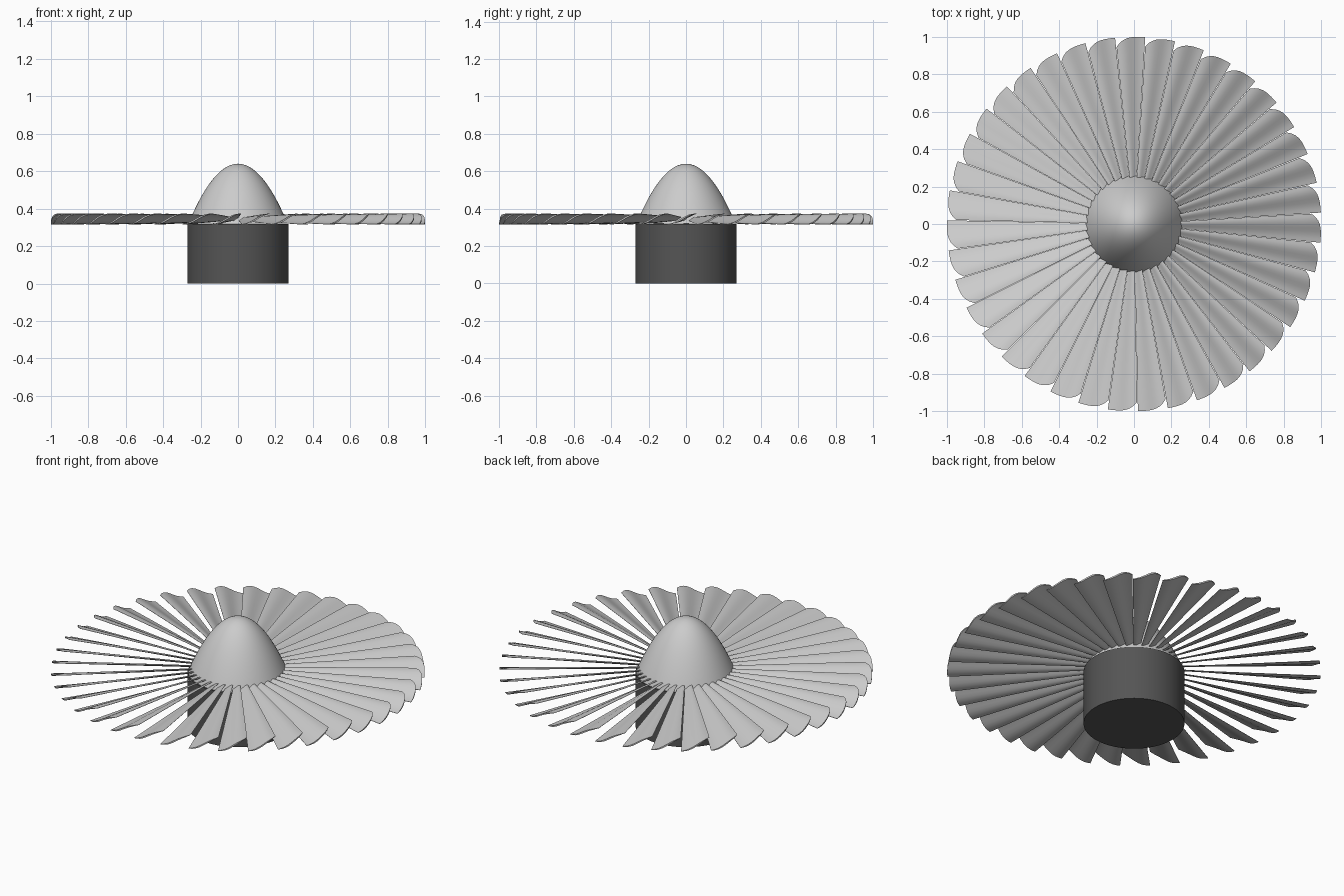
import bpy, bmesh, math

if "Cube" in bpy.data.objects:
    bpy.data.objects.remove(bpy.data.objects["Cube"])

BLADES = 39
STEP = 2 * math.pi / BLADES


def finish(name, bm, angle=40):
    bmesh.ops.recalc_face_normals(bm, faces=bm.faces)
    mesh = bpy.data.meshes.new(name)
    bm.to_mesh(mesh)
    bm.free()
    ob = bpy.data.objects.new(name, mesh)
    bpy.context.collection.objects.link(ob)
    bpy.ops.object.select_all(action='DESELECT')
    ob.select_set(True)
    bpy.context.view_layer.objects.active = ob
    bpy.ops.object.shade_smooth_by_angle(angle=math.radians(angle))
    return ob


def lathe(name, profile, segments=64):
    bm = bmesh.new()
    vs = [bm.verts.new((r, 0, z)) for r, z in profile]
    es = [bm.edges.new(p) for p in zip(vs, vs[1:])]
    bmesh.ops.spin(bm, geom=vs + es, cent=(0, 0, 0), axis=(0, 0, 1),
                   angle=2 * math.pi, steps=segments, use_duplicate=False)
    bmesh.ops.remove_doubles(bm, verts=bm.verts, dist=1e-5)
    return finish(name, bm)


# Drum behind the fan
drum = lathe("hub_drum", [(0, 0), (0.27, 0), (0.27, 0.318), (0, 0.318)])
mat = bpy.data.materials.new("dark_grey")
mat.diffuse_color = (0.09, 0.09, 0.09, 1)
mat.use_nodes = True
mat.node_tree.nodes["Principled BSDF"].inputs["Base Color"].default_value = mat.diffuse_color
drum.data.materials.append(mat)

# Parabolic nose cone
N = 20
nose = [(0, 0.32)] + [(0.265 * math.cos(i / N * math.pi / 2),
                       0.32 + 0.32 * math.sin(i / N * math.pi / 2) ** 2)
                      for i in range(N + 1)]
lathe("nose_cone", nose)

# Fan blades: thin cambered sections, low square edge, high rounded edge
SPAN, CHORD = 10, 8
bm = bmesh.new()
for b in range(BLADES):
    base = math.radians(3.5) + b * STEP
    sides = []
    for side in (1, -1):
        grid = []
        for i in range(SPAN + 1):
            row = []
            for j in range(CHORD + 1):
                u = j / CHORD
                tip = 1.0 - 0.05 * u ** 4
                r = 0.2 + (tip - 0.2) * i / SPAN
                a = base + u * STEP * 0.98
                rise = 0.058 * (r ** 0.8) * (u - 0.5)
                camber = 0.006 * math.sin(2 * math.pi * u) * r
                thick = 0.004 * math.sin(math.pi * u) + 0.0008
                z = 0.345 + rise - camber + side * thick
                row.append(bm.verts.new((r * math.cos(a), r * math.sin(a), z)))
            grid.append(row)
        for i in range(SPAN):
            for j in range(CHORD):
                bm.faces.new((grid[i][j], grid[i][j + 1],
                              grid[i + 1][j + 1], grid[i + 1][j]))
        sides.append(grid)
    # Close the rim between upper and lower skins
    loops = [[g[0][j] for j in range(CHORD)] + [g[i][CHORD] for i in range(SPAN)]
             + [g[SPAN][j] for j in range(CHORD, 0, -1)]
             + [g[i][0] for i in range(SPAN, 0, -1)] for g in sides]
    n = len(loops[0])
    for k in range(n):
        m = (k + 1) % n
        bm.faces.new((loops[0][k], loops[0][m], loops[1][m], loops[1][k]))
finish("fan_blades", bm)
